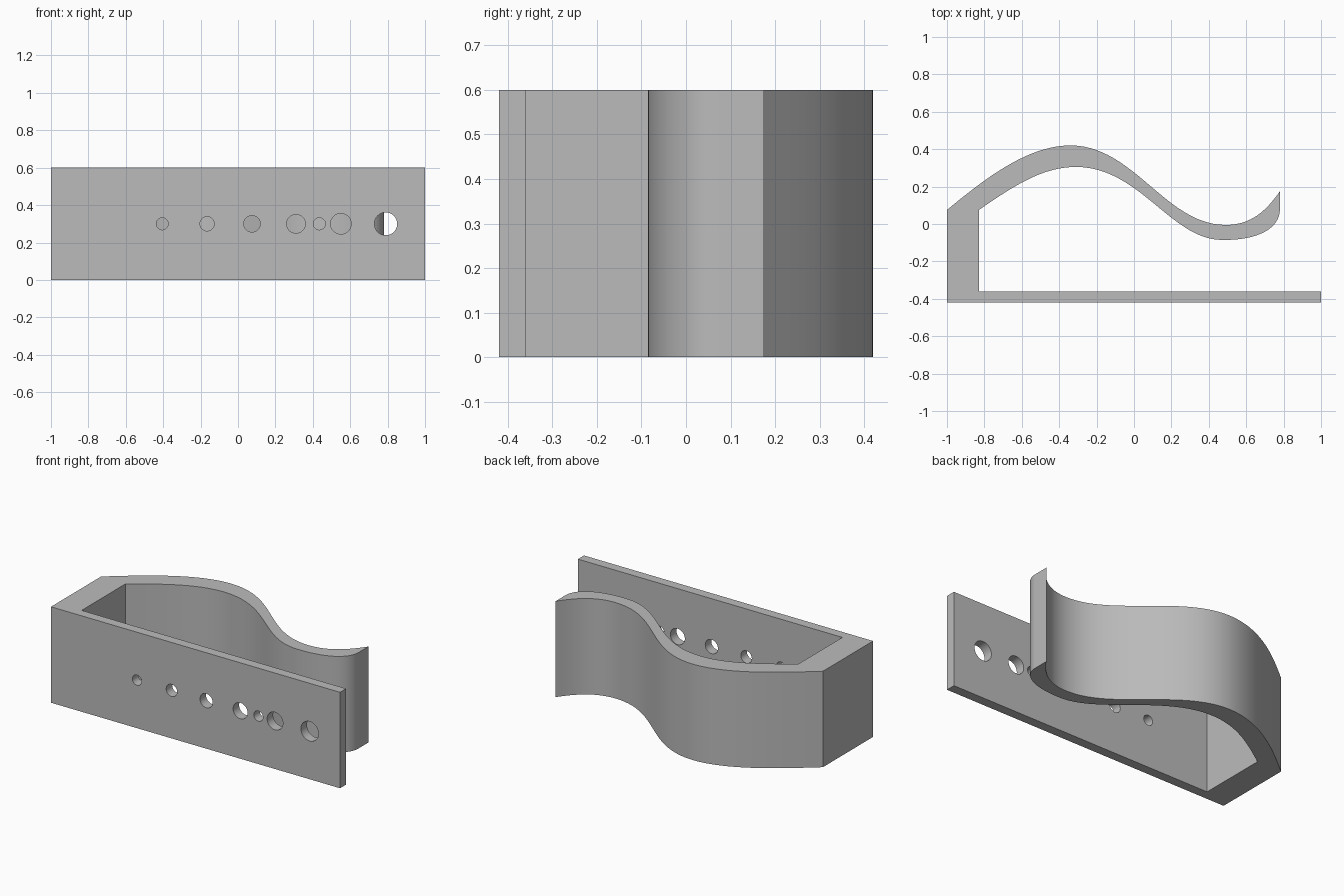
import bpy, bmesh, math
from mathutils import Vector, Matrix
from mathutils.geometry import interpolate_bezier

if "Cube" in bpy.data.objects:
    bpy.data.objects.remove(bpy.data.objects["Cube"])

HEIGHT = 0.6

grey = bpy.data.materials.new("plain_grey")
grey.use_nodes = True
grey.diffuse_color = (0.5, 0.5, 0.5, 1)
grey.node_tree.nodes["Principled BSDF"].inputs["Base Color"].default_value = grey.diffuse_color


def make_object(name, bm):
    bmesh.ops.recalc_face_normals(bm, faces=bm.faces)
    mesh = bpy.data.meshes.new(name)
    bm.to_mesh(mesh)
    bm.free()
    mesh.materials.append(grey)
    obj = bpy.data.objects.new(name, mesh)
    bpy.context.collection.objects.link(obj)
    return obj


def curve(*points, steps=28):
    """Chain of cubic segments: knot, handle, handle, knot, ..."""
    pts = [Vector(p) for p in points]
    path = [pts[0]]
    for i in range(0, len(pts) - 1, 3):
        path += interpolate_bezier(*pts[i:i + 4], steps)[1:]
    return path


# Wavy spring arm, outer and inner edges
outer = curve((-1, 0.075), (-0.8, 0.24), (-0.57, 0.42), (-0.34, 0.42),
              (0.0, 0.42), (0.17, -0.005), (0.49, -0.005),
              (0.63, -0.005), (0.71, 0.075), (0.78, 0.175))
inner = curve((-0.83, 0.075), (-0.66, 0.19), (-0.5, 0.305), (-0.31, 0.305),
              (0.03, 0.305), (0.2, -0.085), (0.47, -0.085),
              (0.67, -0.088), (0.78, -0.02), (0.78, 0.08))

# Clip profile: arm, end block and flat plate in one loop
plate = [(-0.83, -0.36), (1, -0.36), (1, -0.42), (-1, -0.42)]
profile = outer + inner[::-1] + [Vector(p) for p in plate]

bm = bmesh.new()
face = bm.faces.new([bm.verts.new((p.x, p.y, 0)) for p in profile])
extruded = bmesh.ops.extrude_face_region(bm, geom=[face])["geom"]
bmesh.ops.translate(bm, vec=(0, 0, HEIGHT),
                    verts=[v for v in extruded if isinstance(v, bmesh.types.BMVert)])
clip = make_object("spring_clip", bm)

# Row of round holes through the flat plate
holes = [(-0.405, 0.032), (-0.165, 0.038), (0.075, 0.044), (0.31, 0.05),
         (0.435, 0.032), (0.55, 0.055), (0.79, 0.061)]
bm = bmesh.new()
for x, radius in holes:
    place = Matrix.Translation((x, -0.39, HEIGHT / 2)) @ Matrix.Rotation(math.pi / 2, 4, "X")
    bmesh.ops.create_cone(bm, cap_ends=True, segments=40, radius1=radius,
                          radius2=radius, depth=0.2, matrix=place)
cutter = make_object("hole_cutter", bm)
cutter.hide_render = True

cut = clip.modifiers.new("holes", "BOOLEAN")
cut.operation = "DIFFERENCE"
cut.solver = "EXACT"
cut.object = cutter
bpy.ops.object.select_all(action="DESELECT")
bpy.context.view_layer.objects.active = clip
clip.select_set(True)
bpy.ops.object.modifier_apply(modifier=cut.name)
bpy.data.objects.remove(cutter)
bpy.ops.object.shade_smooth_by_angle(angle=math.radians(30))
